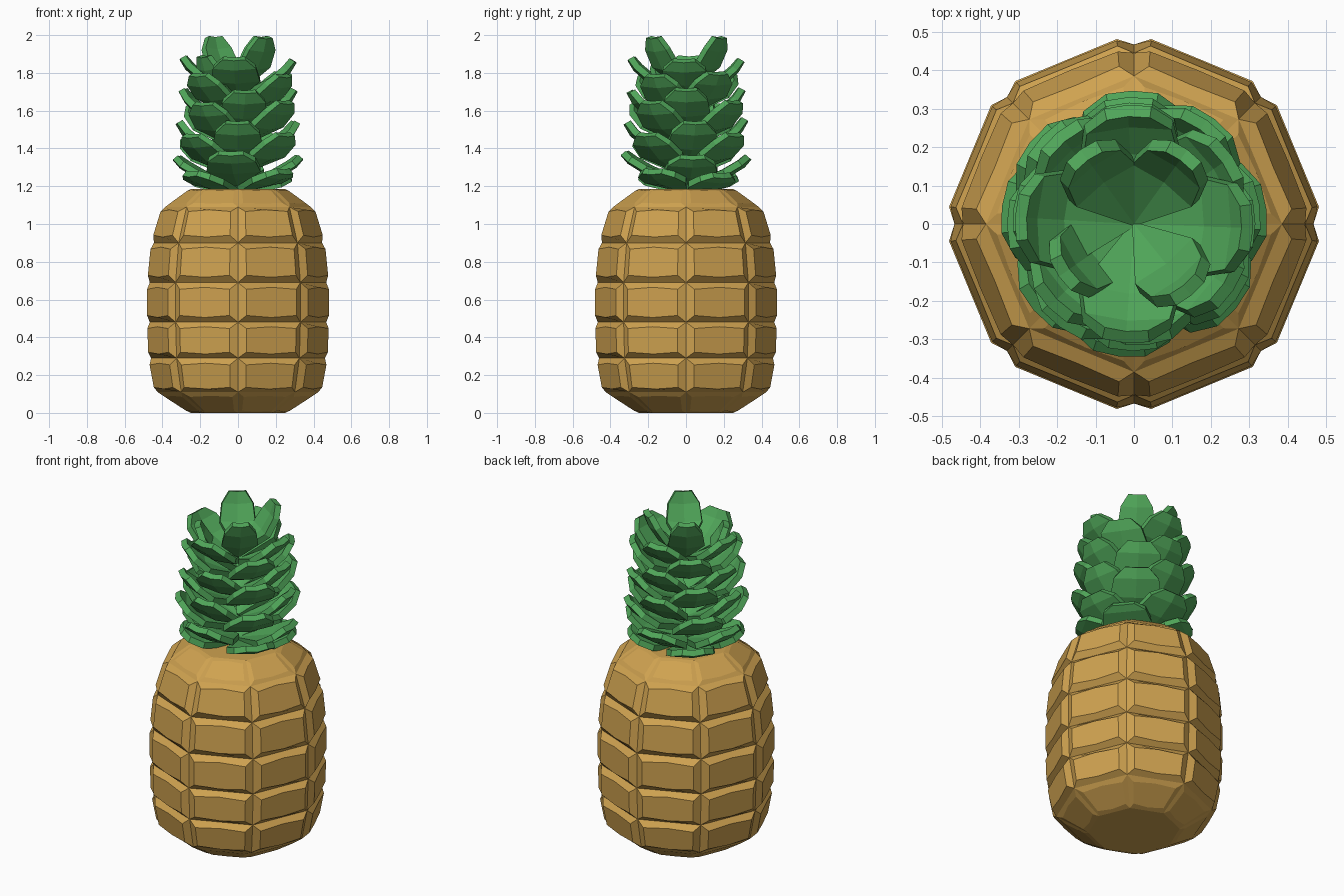
import bpy, bmesh, math, random
from mathutils import Vector

if "Cube" in bpy.data.objects:
    bpy.data.objects.remove(bpy.data.objects["Cube"])

random.seed(4)


def material(name, color):
    m = bpy.data.materials.new(name)
    m.diffuse_color = (*color, 1)
    m.use_nodes = True
    m.node_tree.nodes["Principled BSDF"].inputs["Base Color"].default_value = m.diffuse_color
    return m


def make_object(name, bm, mat):
    me = bpy.data.meshes.new(name)
    bm.to_mesh(me)
    bm.free()
    ob = bpy.data.objects.new(name, me)
    bpy.context.collection.objects.link(ob)
    me.materials.append(mat)
    return ob


brown = material("rind", (0.62, 0.36, 0.08))
green = material("leaf", (0.08, 0.38, 0.10))

# Fruit body: eight-sided rows, each cell raised into a faceted scale
SIDES = 8
profile = [(0.25, 0.0), (0.425, 0.11), (0.46, 0.29), (0.467, 0.48),
           (0.467, 0.69), (0.445, 0.90), (0.385, 1.09), (0.25, 1.185)]
bm = bmesh.new()
rings = []
for r, z in profile:
    rings.append([bm.verts.new((r * math.cos(k * math.tau / SIDES),
                                r * math.sin(k * math.tau / SIDES), z))
                  for k in range(SIDES)])
bm.faces.new(rings[0][::-1])
bm.faces.new(rings[-1])
for i in range(len(rings) - 1):
    push = 0.008 if i in (0, len(rings) - 2) else 0.03
    for k in range(SIDES):
        n = (k + 1) % SIDES
        a, b, c, d = rings[i][k], rings[i][n], rings[i + 1][n], rings[i + 1][k]
        normal = (b.co - a.co).cross(d.co - a.co).normalized()

        def scale_vert(u, v):
            low, high = a.co.lerp(b.co, u), d.co.lerp(c.co, u)
            return bm.verts.new(low.lerp(high, v) + normal * push)
        p = [scale_vert(u, v) for u, v in
             ((.1, .17), (.5, .12), (.9, .17), (.9, .83), (.5, .88), (.1, .83))]
        bm.faces.new((a, b, p[2], p[1], p[0]))
        bm.faces.new((b, c, p[3], p[2]))
        bm.faces.new((c, d, p[5], p[4], p[3]))
        bm.faces.new((d, a, p[0], p[5]))
        bm.faces.new((p[0], p[1], p[4], p[5]))
        bm.faces.new((p[1], p[2], p[3], p[4]))
make_object("fruit_body", bm, brown)


# Crown leaves: folded plates, widest past the middle with a blunt tip
def add_leaf(bm, angle, tip_z, reach, rise, width):
    out = Vector((math.cos(angle), math.sin(angle), 0))
    side = Vector((-out.y, out.x, 0))
    stations = ((0.0, 0.0, 0.06), (0.65, 0.42, 1.0),
                (0.90, 0.75, 0.88), (1.0, 1.0, 0.45))
    rows = []
    for u, h, w in stations:
        mid = out * (u * reach) + Vector((0, 0, tip_z - rise + h * rise))
        edge = side * (w * width) - out * (0.05 * w * reach)
        lift = Vector((0, 0, 0.012 * w))
        rows.append([bm.verts.new(q) for q in
                     (mid - edge * 1 - out * (0.1 * w * reach) + lift,
                      mid,
                      mid + edge + lift)])
        rows[-1][0].co = mid - side * (w * width) - out * (0.05 * w * reach) + lift
    for lo, hi in zip(rows, rows[1:]):
        for j in (0, 1):
            bm.faces.new((lo[j], hi[j], hi[j + 1], lo[j + 1]))


bm = bmesh.new()
# tip height, reach, rise and half width of each layer of four leaves
layers = [(1.28, .30, .09, .13), (1.37, .32, .15, .14), (1.47, .315, .19, .135),
          (1.555, .30, .21, .13), (1.64, .30, .21, .13), (1.72, .285, .21, .125),
          (1.80, .28, .20, .125), (1.88, .28, .19, .125), (1.99, .205, .26, .095)]
for i, (z, reach, rise, width) in enumerate(layers):
    for k in range(4):
        ang = k * math.pi / 2 + (math.pi / 4 if i % 2 == 0 else 0)
        low = 0.10 if (i == 8 and k == 2) else 0
        add_leaf(bm, ang + random.uniform(-.2, .2),
                 z - low + (0 if i == 8 else random.uniform(-.015, .015)),
                 reach, rise, width)
bmesh.ops.recalc_face_normals(bm, faces=bm.faces)
for f in bm.faces:
    if f.normal.z < 0:
        f.normal_flip()
crown = make_object("leaf_crown", bm, green)
solid = crown.modifiers.new("thickness", "SOLIDIFY")
solid.thickness = 0.035
solid.offset = -1
